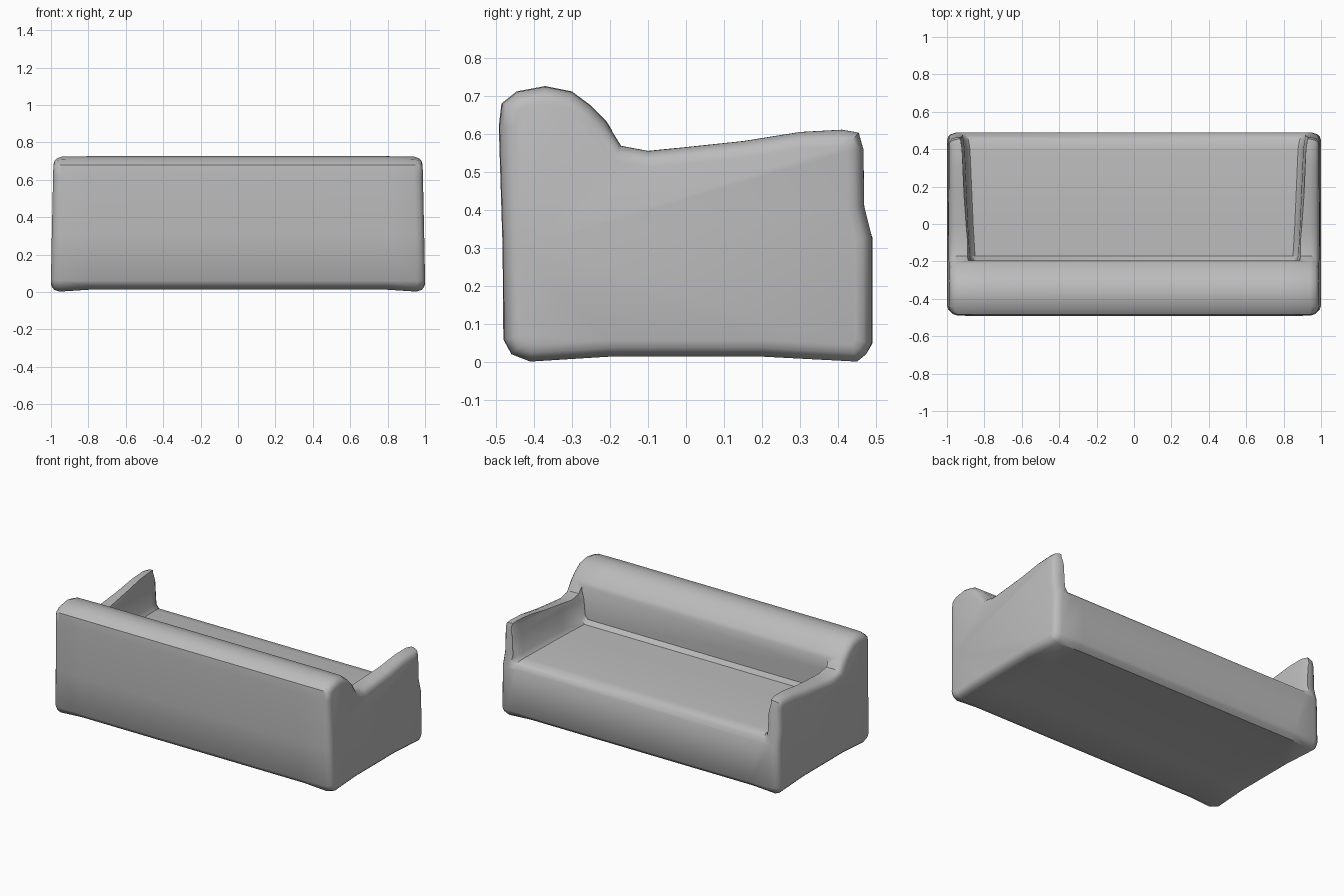
import bpy
import bmesh
import math
from mathutils import Vector

if "Cube" in bpy.data.objects:
    bpy.data.objects.remove(bpy.data.objects["Cube"])

# Single upholstery colour
fabric = bpy.data.materials.new("grey fabric")
fabric.use_nodes = True
colour = (0.5, 0.5, 0.5, 1)
fabric.diffuse_color = colour
fabric.node_tree.nodes["Principled BSDF"].inputs["Base Color"].default_value = colour


def loft(name, rings):
    """Skin a list of equal-length closed rings and cap both ends."""
    bm = bmesh.new()
    loops = [[bm.verts.new(p) for p in ring] for ring in rings]
    n = len(loops[0])
    for a, b in zip(loops, loops[1:]):
        for i in range(n):
            j = (i + 1) % n
            bm.faces.new((a[i], a[j], b[j], b[i]))
    bm.faces.new(loops[0])
    bm.faces.new(loops[-1])
    bmesh.ops.recalc_face_normals(bm, faces=bm.faces)
    mesh = bpy.data.meshes.new(name)
    bm.to_mesh(mesh)
    bm.free()
    mesh.materials.append(fabric)
    obj = bpy.data.objects.new(name, mesh)
    bpy.context.collection.objects.link(obj)
    return obj


def inset(profile, d):
    """Move every profile point inward by d along its averaged normal."""
    out = []
    for i, p in enumerate(profile):
        a = (p - profile[i - 1]).normalized()
        b = (profile[(i + 1) % len(profile)] - p).normalized()
        t = (a + b).normalized()
        out.append(p + Vector((-t.y, t.x)) * d)
    return out


# Side outline (y, z), counter-clockwise: underside, front, arm top, rolled back
outline = [Vector(p) for p in (
    (-0.41, 0.0), (-0.2, 0.013), (0.2, 0.013), (0.45, 0.0),
    (0.475, 0.02), (0.49, 0.05), (0.49, 0.33), (0.47, 0.41), (0.468, 0.56),
    (0.455, 0.605), (0.41, 0.613), (0.3, 0.607), (0.15, 0.583), (0.0, 0.567),
    (-0.1, 0.557), (-0.17, 0.57), (-0.21, 0.635), (-0.25, 0.675),
    (-0.3, 0.712), (-0.37, 0.726), (-0.445, 0.712), (-0.485, 0.68),
    (-0.492, 0.62), (-0.482, 0.3), (-0.48, 0.06), (-0.46, 0.02))]


def side_ring(x, d):
    ring = []
    for p in inset(outline, d):
        z = p.y
        if z < 0.03 and abs(x) < 0.85:
            z += 0.012
        # sides lean in slightly with height
        ring.append((x * (1 - 0.022 * max(0, z - 0.1)), p.x, z))
    return ring


# Rounded ends: (half width, inset)
ends = [(1.0, 0.045), (0.994, 0.025), (0.982, 0.012), (0.955, 0.002), (0.8, 0.0)]
stations = [(-x, d) for x, d in ends] + ends[::-1]
sofa = loft("sofa_body", [side_ring(x, d) for x, d in stations])


# Seat hollow: (y, half width, floor height)
def hollow_ring(y, h, floor):
    half = [(h - 0.02, floor), (h, floor + 0.025), (h + 0.008, 0.53),
            (h + 0.022, 0.58), (h + 0.022, 1.0)]
    return [(x, y, z) for x, z in half] + [(-x, y, z) for x, z in half[::-1]]


hollow = loft("seat_hollow_cutter", [hollow_ring(*s) for s in (
    (-0.195, 0.862, 0.405), (-0.172, 0.87, 0.38), (0.0, 0.88, 0.38),
    (0.4, 0.897, 0.375), (0.45, 0.905, 0.368), (0.475, 0.918, 0.352),
    (0.492, 0.935, 0.325), (0.6, 0.95, 0.31))])
hollow.hide_render = True

# Carve the seat between arms and backrest
cut = sofa.modifiers.new("seat hollow", "BOOLEAN")
cut.operation = "DIFFERENCE"
cut.solver = "EXACT"
cut.object = hollow
bpy.context.view_layer.objects.active = sofa
bpy.ops.object.select_all(action="DESELECT")
sofa.select_set(True)
bpy.ops.object.modifier_apply(modifier=cut.name)
bpy.data.objects.remove(hollow)
bpy.ops.object.shade_smooth_by_angle(angle=math.radians(40))
